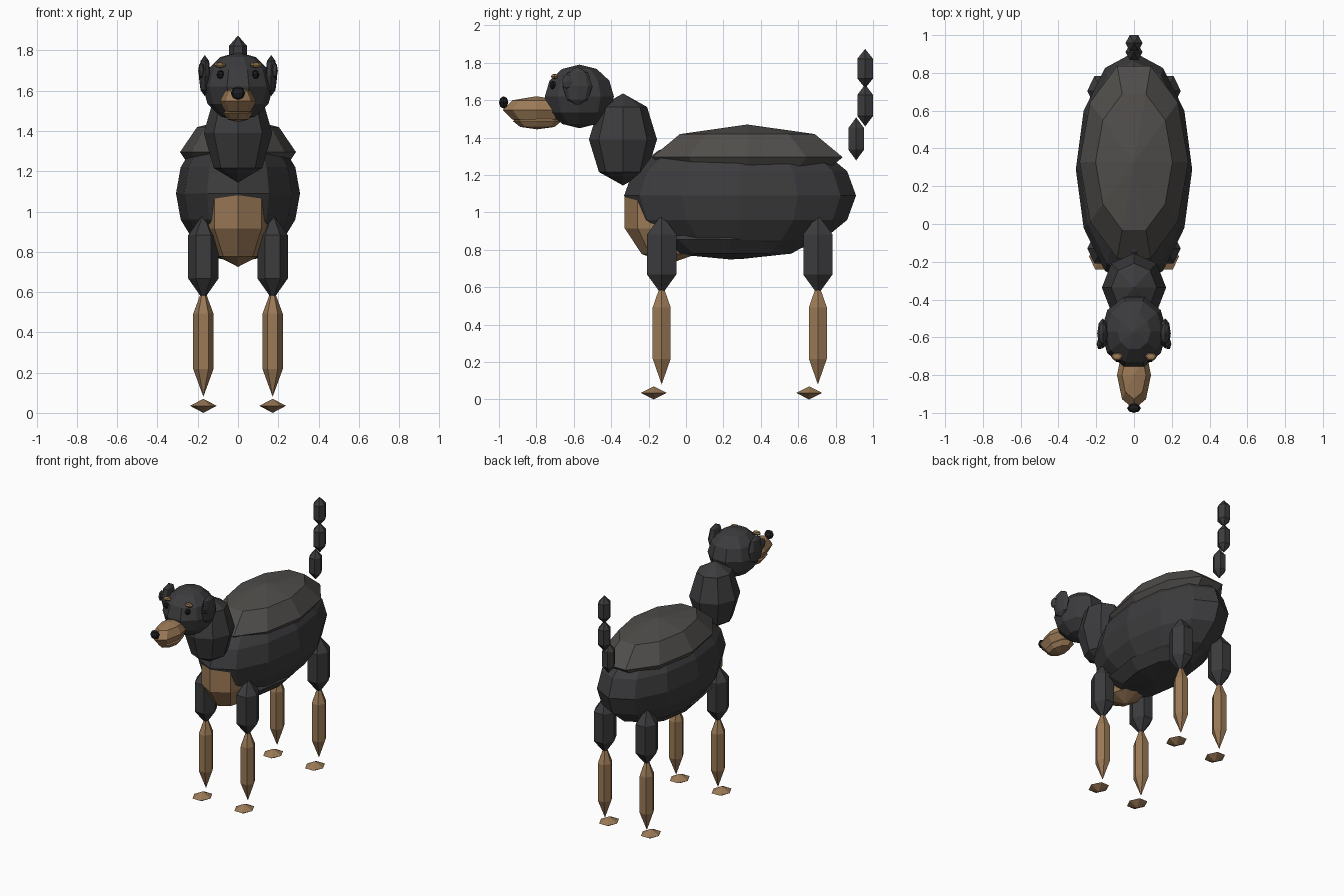
import bpy, bmesh
from mathutils import Matrix, Vector
from math import pi

if "Cube" in bpy.data.objects:
    bpy.data.objects.remove(bpy.data.objects["Cube"])


def material(name, rgb):
    m = bpy.data.materials.new(name)
    m.diffuse_color = (*rgb, 1)
    m.use_nodes = True
    m.node_tree.nodes["Principled BSDF"].inputs["Base Color"].default_value = m.diffuse_color
    return m


COAT = material("coat", (0.045, 0.045, 0.048))
SADDLE = material("saddle_coat", (0.08, 0.075, 0.07))
TAN = material("tan", (0.33, 0.195, 0.095))
DARK = material("dark", (0.012, 0.012, 0.014))


def blob(name, centre, radii, segs, rings, mat):
    """Flat-shaded faceted ellipsoid with a vertex column on the x axis."""
    bm = bmesh.new()
    bmesh.ops.create_uvsphere(bm, u_segments=segs, v_segments=rings, radius=1)
    bm.transform(Matrix.Diagonal((*radii, 1)) @ Matrix.Rotation(pi / 2, 4, 'Z'))
    me = bpy.data.meshes.new(name)
    bm.to_mesh(me)
    bm.free()
    me.materials.append(mat)
    ob = bpy.data.objects.new(name, me)
    ob.location = Vector(centre)
    bpy.context.collection.objects.link(ob)


def pair(name, centre, *args):
    x, y, z = centre
    for side, s in (("right", 1), ("left", -1)):
        blob(f"{side}_{name}", (s * x, y, z), *args)


# torso
blob("body", (0, 0.289, 1.09), (0.308, 0.62, 0.34), 12, 8, COAT)
blob("back_saddle", (0, 0.328, 1.295), (0.288, 0.536, 0.175), 10, 4, SADDLE)
blob("belly", (0, 0.24, 0.855), (0.23, 0.48, 0.107), 10, 4, COAT)
blob("chest_patch", (0, -0.09, 1.0), (0.175, 0.25, 0.275), 8, 5, TAN)

# neck and head
blob("neck", (0, -0.337, 1.39), (0.17, 0.182, 0.246), 8, 4, COAT)
blob("head", (0, -0.57, 1.62), (0.175, 0.194, 0.17), 10, 6, COAT)
blob("muzzle", (0, -0.80, 1.548), (0.09, 0.18, 0.073), 8, 4, TAN)
blob("lower_jaw", (0, -0.795, 1.488), (0.072, 0.13, 0.044), 8, 4, TAN)
blob("nose", (0, -0.975, 1.588), (0.036, 0.025, 0.033), 8, 4, DARK)
pair("eye", (0.086, -0.712, 1.68), (0.02, 0.02, 0.022), 6, 4, DARK)
pair("brow", (0.09, -0.703, 1.727), (0.032, 0.022, 0.014), 6, 4, TAN)
pair("ear", (0.165, -0.58, 1.675), (0.03, 0.08, 0.102), 8, 4, COAT)
pair("ear_fold", (0.182, -0.635, 1.70), (0.016, 0.032, 0.04), 6, 4, COAT)

# legs
for end, y, paw_y in (("front", -0.13, -0.172), ("rear", 0.705, 0.658)):
    pair(f"{end}_upper_leg", (0.172, y, 0.775), (0.087, 0.104, 0.215), 6, 3, COAT)
    pair(f"{end}_lower_leg", (0.172, y, 0.355), (0.058, 0.064, 0.275), 6, 3, TAN)
    pair(f"{end}_paw", (0.172, paw_y, 0.035), (0.066, 0.08, 0.035), 6, 2, TAN)

# tail
for i, (y, z, h) in enumerate([(0.91, 1.393, 0.115), (0.958, 1.572, 0.112), (0.958, 1.769, 0.105)]):
    blob(f"tail_segment_{i + 1}", (0, y, z), (0.052, 0.056, h), 6, 3, COAT)
